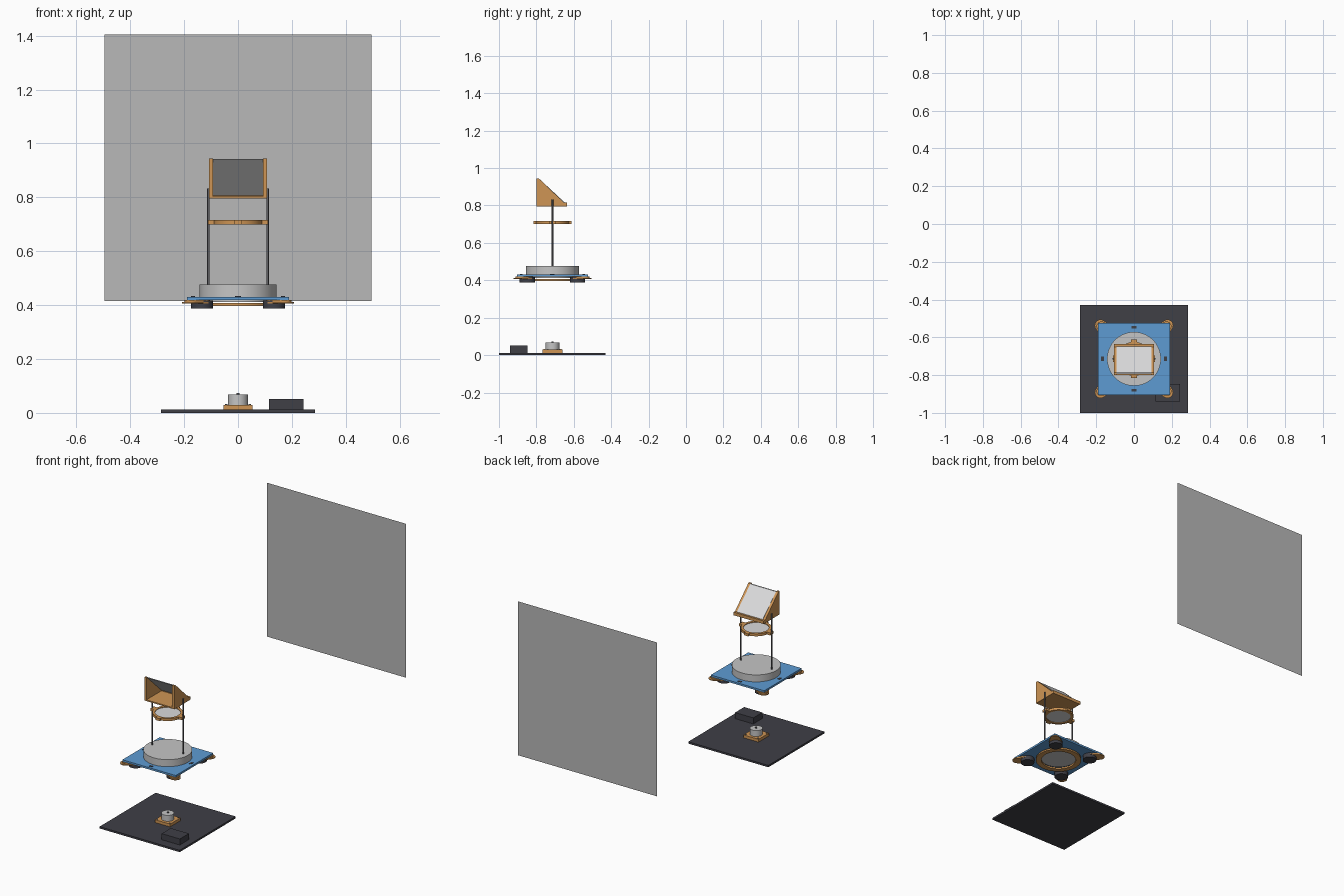
import bpy, bmesh, math
from mathutils import Vector, Matrix

cube = bpy.data.objects.get("Cube")
if cube:
    bpy.data.objects.remove(cube, do_unlink=True)

CY = -0.714  # y of the optical axis


def material(name, r, g, b):
    m = bpy.data.materials.new(name)
    m.use_nodes = True
    m.diffuse_color = (r, g, b, 1)
    m.node_tree.nodes["Principled BSDF"].inputs["Base Color"].default_value = (r, g, b, 1)
    return m


BLUE = material("blue", 0.11, 0.33, 0.65)
ORANGE = material("orange", 0.62, 0.30, 0.09)
DARK = material("charcoal", 0.05, 0.05, 0.062)
GREY = material("light grey", 0.56, 0.56, 0.56)
SILVER = material("silver glass", 0.70, 0.70, 0.71)
STEEL = material("dark steel", 0.12, 0.12, 0.13)
SCREEN = material("screen grey", 0.48, 0.48, 0.48)


def finish(name, bm, mat, smooth=False):
    bmesh.ops.recalc_face_normals(bm, faces=bm.faces)
    me = bpy.data.meshes.new(name)
    bm.to_mesh(me)
    bm.free()
    me.materials.append(mat)
    ob = bpy.data.objects.new(name, me)
    bpy.context.collection.objects.link(ob)
    if smooth:
        bpy.ops.object.select_all(action='DESELECT')
        ob.select_set(True)
        bpy.context.view_layer.objects.active = ob
        bpy.ops.object.shade_smooth_by_angle(angle=math.radians(35))
    return ob


def box(name, x, y, z, mat):
    bm = bmesh.new()
    bmesh.ops.create_cube(bm, size=1)
    for v in bm.verts:
        v.co = [(a + b) / 2 + c * (b - a) for c, (a, b) in zip(v.co, (x, y, z))]
    return finish(name, bm, mat)


def prism(name, points, offset, mat, smooth=False):
    """Extrude a flat polygon of 3D points along the offset."""
    bm = bmesh.new()
    face = bm.faces.new([bm.verts.new(p) for p in points])
    new = bmesh.ops.extrude_face_region(bm, geom=[face])["geom"]
    bmesh.ops.translate(bm, vec=offset, verts=[g for g in new if isinstance(g, bmesh.types.BMVert)])
    return finish(name, bm, mat, smooth)


def disc(name, x, y, r, z0, z1, mat, seg=48):
    bm = bmesh.new()
    bmesh.ops.create_cone(bm, cap_ends=True, segments=seg, radius1=r, radius2=r, depth=z1 - z0,
                          matrix=Matrix.Translation((x, y, (z0 + z1) / 2)))
    return finish(name, bm, mat, True)


def ring(name, r_in, r_out, z0, z1, mat, seg=64):
    bm = bmesh.new()
    loops = []
    for r, z in ((r_in, z0), (r_out, z0), (r_out, z1), (r_in, z1)):
        loops.append([bm.verts.new((r * math.cos(a), CY + r * math.sin(a), z))
                      for a in (i * math.tau / seg for i in range(seg))])
    for k in range(4):
        p, q = loops[k], loops[(k + 1) % 4]
        for i in range(seg):
            j = (i + 1) % seg
            bm.faces.new((p[i], p[j], q[j], q[i]))
    return finish(name, bm, mat, True)


def lobe(name, sx, sy, inner, r_in, outer, r_out, z0, z1):
    """Rounded tab running diagonally outward under a plate corner."""
    ang = math.atan2(sy, sx)
    pts = []
    for c, r, start in ((outer, r_out, -90), (inner, r_in, 90)):
        for i in range(17):
            a = ang + math.radians(start + i * 180 / 16)
            pts.append((sx * c + r * math.cos(a), CY + sy * c + r * math.sin(a), z0))
    prism(name, pts, Vector((0, 0, z1 - z0)), ORANGE, True)


# Ground plate with motor and battery box
box("ground_plate", (-0.285, 0.285), (-1, -0.43), (0, 0.012), DARK)
box("motor_mount", (-0.054, 0.054), (CY - 0.054, CY + 0.054), (0.012, 0.03), ORANGE)
disc("motor_body", 0, CY, 0.037, 0.03, 0.068, GREY)
disc("motor_shaft", 0, CY, 0.006, 0.068, 0.074, STEEL, 16)
box("battery_box", (0.115, 0.244), (-0.94, -0.848), (0.012, 0.051), DARK)
for sx in (-1, 1):
    for sy in (-1, 1):
        disc("mount_screw", sx * 0.044, CY + sy * 0.044, 0.005, 0.03, 0.033, STEEL, 12)

# Floating carriage plate with turntable
box("carriage_plate", (-0.19, 0.19), (CY - 0.19, CY + 0.19), (0.419, 0.431), BLUE)
disc("turntable", 0, CY, 0.1425, 0.431, 0.476, GREY, 64)
disc("turntable_underside", 0, CY, 0.11, 0.412, 0.419, GREY, 64)
ring("under_ring", 0.105, 0.138, 0.397, 0.407, ORANGE)

# Corner brackets and fan motors
for sx in (-1, 1):
    for sy in (-1, 1):
        lobe("corner_flange", sx, sy, 0.14, 0.041, 0.177, 0.031, 0.406, 0.411)
        lobe("corner_bracket", sx, sy, 0.14, 0.036, 0.172, 0.026, 0.411, 0.419)
        disc("corner_foot", sx * 0.134, CY + sy * 0.134, 0.041, 0.388, 0.417, DARK, 40)

# Plate slots, one per side
for dx, dy in ((1, 0), (-1, 0), (0, 1), (0, -1)):
    x, y = dx * 0.167, CY + dy * 0.167
    w, h = (0.007, 0.012) if dx else (0.012, 0.007)
    box("plate_slot", (x - w, x + w), (y - h, y + h), (0.431, 0.433), DARK)

# Support rods
for s in (-1, 1):
    disc("support_rod", s * 0.11, CY, 0.0045, 0.476, 0.832, STEEL, 16)

# Lens in its ring with clamps
ring("lens_ring", 0.074, 0.09, 0.7, 0.716, ORANGE)
disc("lens", 0, CY, 0.0745, 0.704, 0.712, SILVER, 64)
for s in (-1, 1):
    a, b = sorted((s * 0.085, s * 0.112))
    box("rod_clamp", (a, b), (CY - 0.017, CY + 0.017), (0.7, 0.716), ORANGE)
    box("lens_tab", (-0.015, 0.015), (CY + a * 0.91, CY + b * 0.91), (0.7, 0.716), ORANGE)

# Mirror housing
side = [(-0.8, 0.795), (-0.636, 0.795), (-0.636, 0.815), (-0.652, 0.815), (-0.787, 0.945), (-0.8, 0.945)]
for s in (-1, 1):
    prism("housing_wall", [(s * 0.092, y, z) for y, z in side], Vector((s * 0.015, 0, 0)), ORANGE)
box("housing_floor", (-0.092, 0.092), (-0.8, -0.636), (0.795, 0.803), ORANGE)
box("mirror_lip", (-0.092, 0.092), (-0.648, -0.636), (0.803, 0.815), ORANGE)
slab = [(-0.648, 0.807), (-0.648, 0.816), (-0.785, 0.943), (-0.793, 0.943)]
prism("mirror", [(-0.092, y, z) for y, z in slab], Vector((0.184, 0, 0)), SILVER)

# Projection screen
bm = bmesh.new()
bm.faces.new([bm.verts.new((x, 1, z)) for x, z in
              ((-0.495, 0.415), (0.495, 0.415), (0.495, 1.405), (-0.495, 1.405))])
finish("projection_screen", bm, SCREEN)
